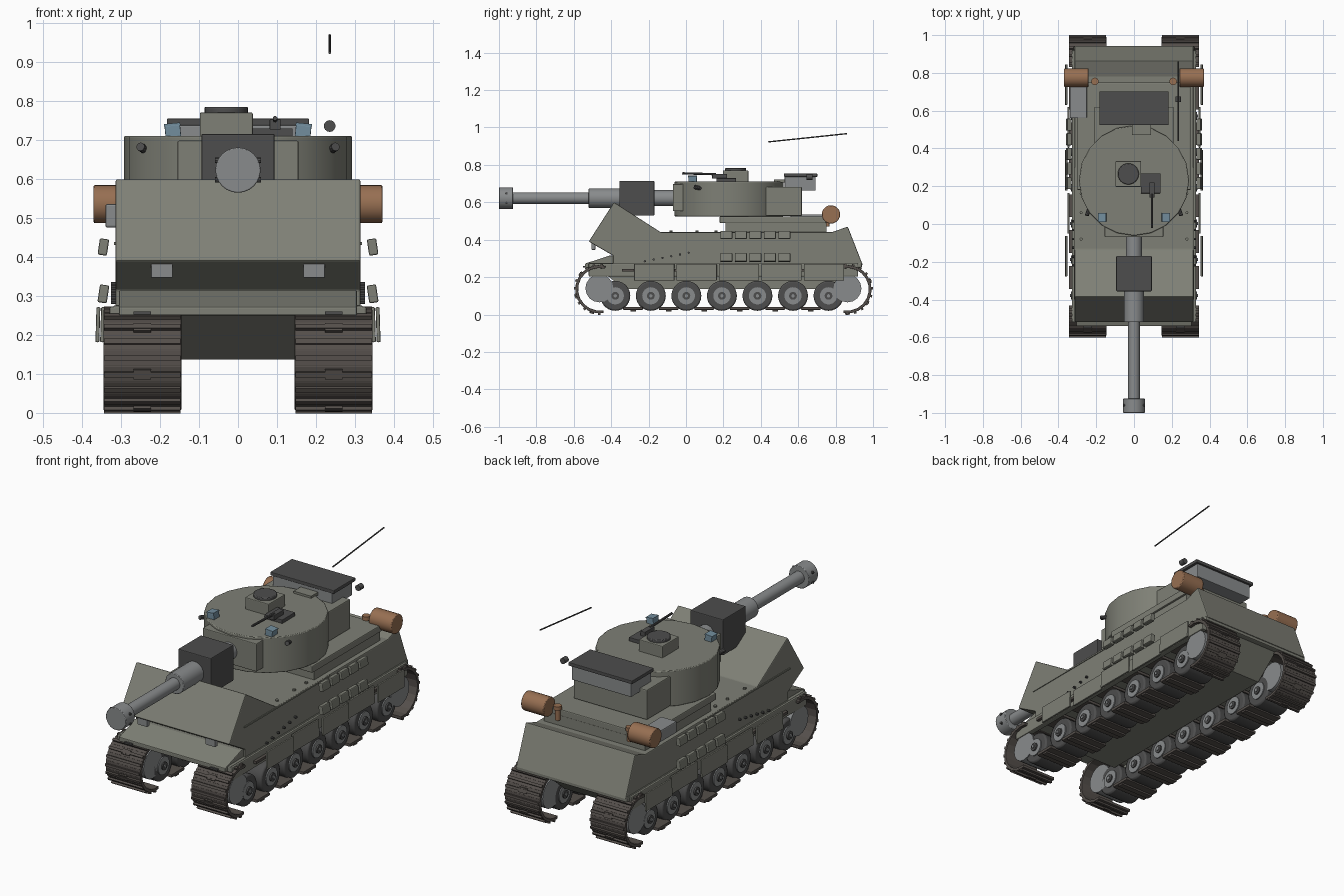
import bpy, bmesh, math
from mathutils import Matrix, Vector


def mat(name, rgb):
    m = bpy.data.materials.new(name)
    m.diffuse_color = (*rgb, 1)
    return m


OLIVE = mat("olive", (0.21, 0.215, 0.18))
DARK = mat("dark", (0.075, 0.075, 0.075))
STEEL = mat("steel", (0.25, 0.26, 0.265))
TRACK = mat("track", (0.09, 0.078, 0.07))
COPPER = mat("copper", (0.31, 0.16, 0.085))
GLASS = mat("glass", (0.17, 0.27, 0.34))


def finish(name, bm, m, bevel=0, smooth=False):
    bmesh.ops.recalc_face_normals(bm, faces=bm.faces)
    me = bpy.data.meshes.new(name)
    bm.to_mesh(me)
    bm.free()
    o = bpy.data.objects.new(name, me)
    bpy.context.collection.objects.link(o)
    me.materials.append(m)
    if bevel:
        b = o.modifiers.new("bevel", "BEVEL")
        b.width, b.segments, b.limit_method = bevel, 2, "ANGLE"
    if smooth:
        bpy.ops.object.select_all(action="DESELECT")
        o.select_set(True)
        bpy.context.view_layer.objects.active = o
        bpy.ops.object.shade_smooth_by_angle(angle=math.radians(35))
    return o


def block(name, c, size, m, bevel=0, rot=0, axis="X"):
    bm = bmesh.new()
    M = Matrix.Translation(c) @ Matrix.Rotation(rot, 4, axis) @ Matrix.Diagonal((*size, 1))
    bmesh.ops.create_cube(bm, size=1, matrix=M)
    return finish(name, bm, m, bevel)


def rod(name, a, b, r, m, n=24, bevel=0):
    a, b = Vector(a), Vector(b)
    d = b - a
    bm = bmesh.new()
    M = Matrix.Translation((a + b) / 2) @ d.to_track_quat("Z", "Y").to_matrix().to_4x4()
    bmesh.ops.create_cone(bm, cap_ends=True, segments=n, radius1=r, radius2=r, depth=d.length, matrix=M)
    return finish(name, bm, m, bevel, True)


def prism(name, profile, w, m, bevel=0):
    # side profile (y, z) extruded across x
    bm = bmesh.new()
    f = bm.faces.new([bm.verts.new((-w, y, z)) for y, z in profile])
    new = bmesh.ops.extrude_face_region(bm, geom=[f])["geom"]
    bmesh.ops.translate(bm, verts=[v for v in new if isinstance(v, bmesh.types.BMVert)], vec=(2 * w, 0, 0))
    return finish(name, bm, m, bevel)


# hull
prism("upper_hull", [(-0.39, 0.27), (-0.39, 0.315), (-0.52, 0.39), (-0.385, 0.6), (-0.135, 0.44),
                     (0.78, 0.44), (0.865, 0.47), (0.945, 0.265)], 0.314, OLIVE, 0.005)
prism("lower_hull", [(-0.5, 0.27), (-0.33, 0.137), (0.78, 0.137), (0.935, 0.27)], 0.15, OLIVE)
block("fender_deck", (0, 0.21, 0.263), (0.64, 1.46, 0.026), OLIVE, 0.006)
prism("front_lip", [(-0.54, 0.25), (-0.54, 0.272), (-0.41, 0.315), (-0.36, 0.315), (-0.36, 0.25)],
      0.305, OLIVE, 0.004)

# engine deck
block("engine_deck", (0, 0.465, 0.507), (0.6, 0.57, 0.036), OLIVE, 0.005)
block("engine_deck_base", (0, 0.48, 0.465), (0.58, 0.54, 0.055), OLIVE)
block("stowage_box", (-0.295, 0.65, 0.505), (0.09, 0.18, 0.06), STEEL, 0.005)

for s in (-1, 1):
    side = "right" if s > 0 else "left"
    block(side + "_side_strip", (s * 0.314, 0.2, 0.238), (0.03, 1.44, 0.07), OLIVE, 0.005)
    block(side + "_deck_rail", (s * 0.314, -0.05, 0.434), (0.008, 0.7, 0.008), OLIVE)
    # skirt panels
    for i in range(5):
        block(side + "_skirt", (s * (0.347 + 0.012 * ((i + 1) % 2)), -0.17 + i * 0.227, 0.226),
              (0.01, 0.215, 0.09), OLIVE, 0.003, s * -0.03, "Y")
    # side armour bricks on two rows
    for i in range(5):
        y = 0.216 + i * 0.0775
        block(side + "_upper_brick", (s * 0.345, y, 0.425), (0.024, 0.064, 0.042), OLIVE, 0.004, s * -0.15, "Y")
        block(side + "_lower_brick", (s * 0.345, y, 0.305), (0.024, 0.064, 0.046), OLIVE, 0.004, s * -0.15, "Y")
    # side and deck bolts
    for i in range(6):
        y, z = -0.22 + i * 0.047, 0.285 + i * 0.009
        rod(side + "_side_bolt", (s * 0.305, y, z), (s * 0.326, y, z), 0.006, DARK, 8)
    for y in (-0.08, 0.06, 0.16):
        rod(side + "_deck_bolt", (s * 0.28, y, 0.435), (s * 0.28, y, 0.448), 0.008, OLIVE, 8)
    # front lamps and hooks
    block(side + "_front_lamp", (s * 0.195, -0.495, 0.366), (0.055, 0.02, 0.04), STEEL, 0.002)
    block(side + "_tow_hook", (s * 0.245, -0.535, 0.256), (0.045, 0.03, 0.008), DARK)
    # fuel drums
    rod(side + "_fuel_drum", (s * 0.24, 0.775, 0.535), (s * 0.37, 0.775, 0.535), 0.049, COPPER, 24, bevel=0.004)
    rod(side + "_fuel_valve", (s * 0.207, 0.755, 0.47), (s * 0.207, 0.755, 0.53), 0.013, COPPER, 12)
    rod(side + "_fuel_cap", (s * 0.207, 0.755, 0.525), (s * 0.207, 0.755, 0.545), 0.02, COPPER, 12)

    # road wheels
    for i in range(7):
        y = -0.378 + i * 0.19
        rod(side + "_wheel_tyre", (s * 0.165, y, 0.1), (s * 0.32, y, 0.1), 0.08, DARK, 28, bevel=0.008)
        rod(side + "_wheel_disc", (s * 0.16, y, 0.1), (s * 0.326, y, 0.1), 0.046, STEEL, 24)
        rod(side + "_wheel_hub", (s * 0.154, y, 0.1), (s * 0.334, y, 0.1), 0.021, DARK, 16)
        rod(side + "_wheel_cap", (s * 0.15, y, 0.1), (s * 0.34, y, 0.1), 0.009, STEEL, 10)
    # end drums and tracks wrapped round them
    for end, cy, a0 in (("front", -0.463, 85), ("rear", 0.863, -90)):
        rod(f"{side}_{end}_drum", (s * 0.165, cy, 0.14), (s * 0.325, cy, 0.14), 0.075, STEEL, 16)
        for i in range(11):
            a = math.radians(a0 + i * 18.5)
            c, n = math.cos(a), math.sin(a)
            block(f"{side}_{end}_shoe", (s * 0.245, cy + 0.12 * c, 0.135 + 0.12 * n),
                  (0.2, 0.015, 0.042), TRACK, 0.002, a)
            block(f"{side}_{end}_grouser", (s * 0.245, cy + 0.13 * c, 0.135 + 0.13 * n),
                  (0.196, 0.014, 0.013), TRACK, 0, a)
            if i % 3 == 0:
                block(f"{side}_{end}_pad", (s * 0.245, cy + 0.128 * c, 0.135 + 0.128 * n),
                      (0.045, 0.014, 0.026), TRACK, 0, a)
    # ground run and hidden return run
    for i in range(6):
        y = -0.283 + i * 0.19
        block(side + "_ground_shoe", (s * 0.245, y, 0.033), (0.2, 0.105, 0.016), TRACK, 0.003)
        block(side + "_ground_grouser", (s * 0.245, y, 0.022), (0.19, 0.03, 0.012), TRACK)
        block(side + "_return_shoe", (s * 0.245, y, 0.236), (0.2, 0.12, 0.014), TRACK)

    # turret vision blocks and side launchers
    block(side + "_vision_block", (s * 0.167, 0.035, 0.722), (0.04, 0.045, 0.03), GLASS, 0.002, s * 0.1, "Y")
    block(side + "_vision_cover", (s * 0.169, 0.035, 0.739), (0.042, 0.047, 0.006), GLASS, 0, s * 0.1, "Y")
    rod(side + "_launcher", (s * 0.235, 0.09, 0.672), (s * 0.25, 0.045, 0.682), 0.011, DARK, 10)

# turret
rod("turret_body", (0, 0.23, 0.525), (0, 0.23, 0.71), 0.292, OLIVE, 20, bevel=0.004)
block("turret_cheek", (0, 0.02, 0.625), (0.31, 0.18, 0.145), OLIVE, 0.004)
block("turret_bustle", (0, 0.51, 0.605), (0.42, 0.22, 0.155), OLIVE, 0.005)
block("stowage_bin", (0, 0.61, 0.7), (0.34, 0.165, 0.075), STEEL, 0.004)
block("bin_lid", (0, 0.613, 0.745), (0.365, 0.178, 0.018), DARK, 0.003)
block("bin_bracket", (0.04, 0.5, 0.713), (0.1, 0.06, 0.016), OLIVE)

# cupola and roof gun
block("cupola", (-0.03, 0.265, 0.738), (0.136, 0.136, 0.064), OLIVE, 0.004)
rod("cupola_hatch", (-0.03, 0.265, 0.765), (-0.03, 0.265, 0.784), 0.056, DARK, 24, bevel=0.004)
block("roof_gun_base", (0.088, 0.215, 0.719), (0.104, 0.105, 0.02), DARK, 0.002)
block("roof_gun_body", (0.095, 0.18, 0.739), (0.028, 0.08, 0.026), DARK, 0.002)
rod("roof_gun_barrel", (0.095, 0.16, 0.75), (0.095, -0.02, 0.755), 0.006, DARK, 10)

# main gun
block("mantlet", (0, -0.263, 0.622), (0.188, 0.187, 0.186), DARK, 0.004)
rod("mantlet_collar", (0, -0.18, 0.622), (0, -0.05, 0.622), 0.043, STEEL, 24)
rod("gun_sleeve", (0, -0.52, 0.622), (0, -0.35, 0.622), 0.053, STEEL, 24, bevel=0.003)
rod("gun_barrel", (0, -0.94, 0.622), (0, -0.38, 0.622), 0.031, STEEL, 24)
rod("muzzle_brake", (0, -1.0, 0.622), (0, -0.925, 0.622), 0.058, STEEL, 24, bevel=0.003)
for s in (-1, 1):
    for z in (0.597, 0.647):
        rod("muzzle_port", (s * 0.045, -0.96, z), (s * 0.059, -0.96, z), 0.007, DARK, 8)

# antenna
rod("antenna_base", (0.235, 0.645, 0.735), (0.235, 0.675, 0.735), 0.015, DARK, 14)
rod("antenna_rod", (0.235, 0.44, 0.923), (0.235, 0.86, 0.967), 0.0035, DARK, 8)
